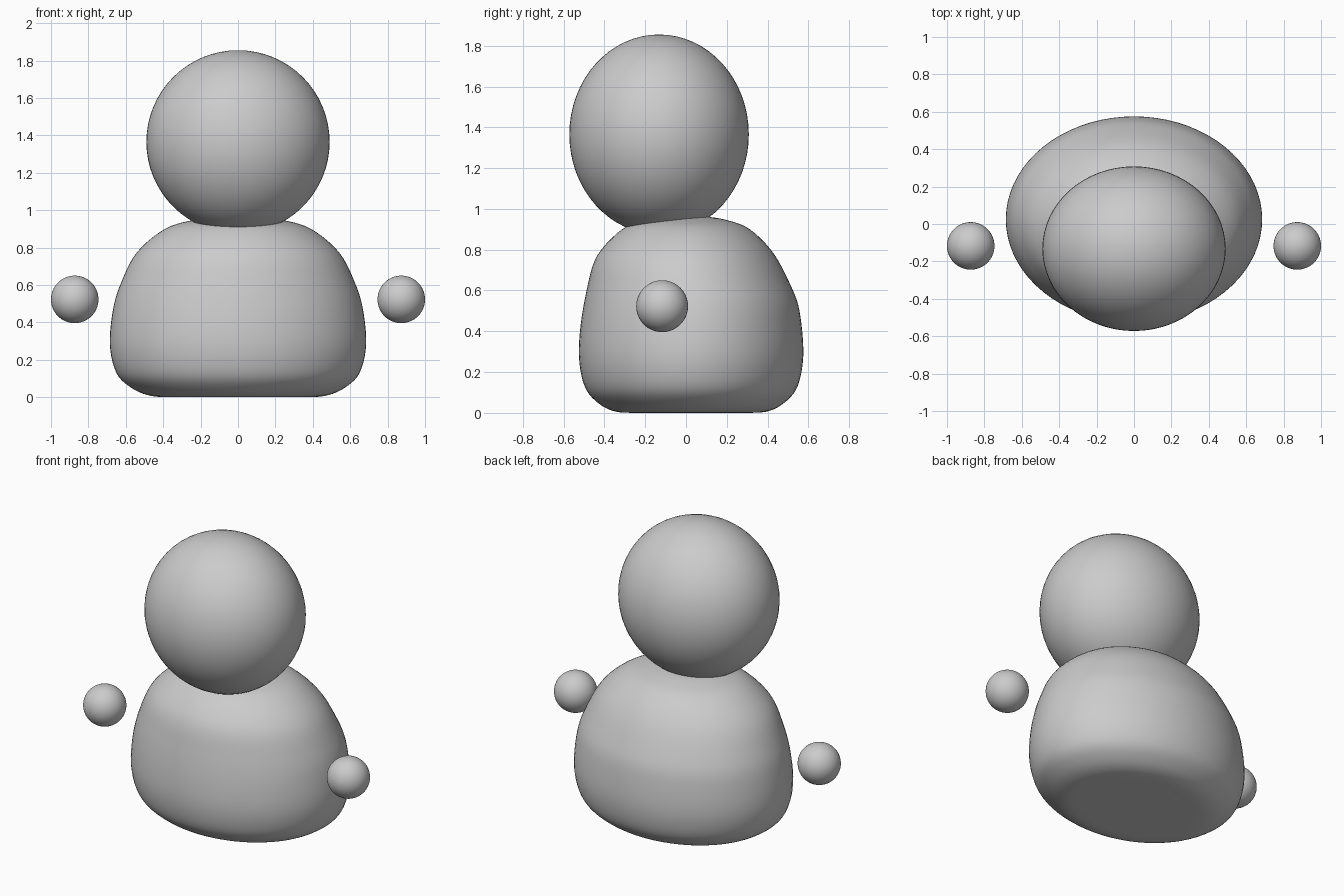
import bpy, bmesh, math
from mathutils import Vector

if "Cube" in bpy.data.objects:
    bpy.data.objects.remove(bpy.data.objects["Cube"], do_unlink=True)

# One plain grey for every part
grey = bpy.data.materials.new("plain_grey")
grey.use_nodes = True
grey.diffuse_color = (0.6, 0.6, 0.6, 1)
grey.node_tree.nodes["Principled BSDF"].inputs["Base Color"].default_value = grey.diffuse_color


def finish(name, bm):
    bmesh.ops.recalc_face_normals(bm, faces=bm.faces)
    for face in bm.faces:
        face.smooth = True
    mesh = bpy.data.meshes.new(name)
    bm.to_mesh(mesh)
    bm.free()
    mesh.materials.append(grey)
    obj = bpy.data.objects.new(name, mesh)
    bpy.context.collection.objects.link(obj)
    return obj


def ball(name, centre, radii):
    bm = bmesh.new()
    bmesh.ops.create_uvsphere(bm, u_segments=64, v_segments=32, radius=1)
    bmesh.ops.scale(bm, vec=radii, verts=bm.verts)
    bmesh.ops.translate(bm, vec=centre, verts=bm.verts)
    return finish(name, bm)


def smooth_profile(points, steps=5):
    """Catmull-Rom curve through the profile points."""
    pts = [Vector(p) for p in points]
    pts = [2 * pts[0] - pts[1]] + pts + [2 * pts[-1] - pts[-2]]
    curve = []
    for a, b, c, d in zip(pts, pts[1:], pts[2:], pts[3:]):
        for i in range(steps):
            t = i / steps
            curve.append(0.5 * (2 * b + (c - a) * t + (2 * a - 5 * b + 4 * c - d) * t ** 2
                                + (3 * b - a - 3 * c + d) * t ** 3))
    return curve + [pts[-2]]


# Body: oval lathe that leans slightly forward towards the shoulders
PROFILE = [(0.30, 0.0), (0.46, 0.006), (0.57, 0.05), (0.65, 0.13), (0.685, 0.28),
           (0.668, 0.47), (0.626, 0.61), (0.54, 0.775), (0.39, 0.9), (0.24, 0.947), (0.1, 0.965)]
SIDES = 72
DEPTH = 0.55 / 0.685
bm = bmesh.new()
rings = []
for r, z in smooth_profile(PROFILE):
    lean = min(max((z - 0.5) / 0.3, 0), 1)
    y = 0.025 * (1 - lean * lean * (3 - 2 * lean))
    angles = [math.tau * i / SIDES for i in range(SIDES)]
    rings.append([bm.verts.new((r * math.cos(a), y + r * DEPTH * math.sin(a), z)) for a in angles])
for low, high in zip(rings, rings[1:]):
    for i in range(SIDES):
        j = (i + 1) % SIDES
        bm.faces.new((low[i], low[j], high[j], high[i]))
bm.faces.new(rings[0][::-1])
bm.faces.new(rings[-1])
finish("body", bm)

# Head and floating hands
ball("head", (0, -0.132, 1.365), (0.49, 0.44, 0.49))
for side, x in (("left", 1), ("right", -1)):
    ball(side + "_hand", (0.873 * x, -0.117, 0.523), (0.127, 0.127, 0.127))
